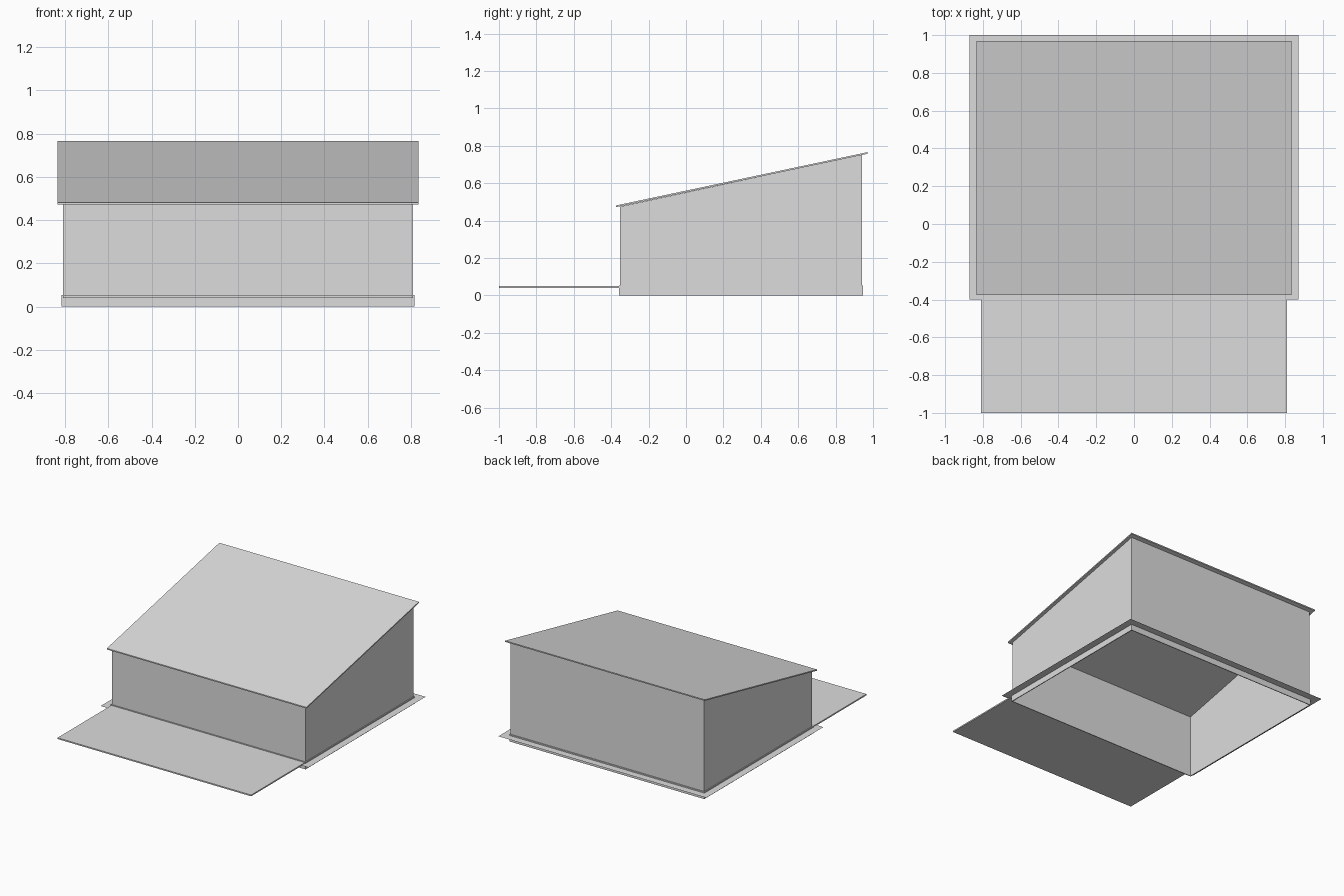
import bpy
import bmesh

cube = bpy.data.objects.get("Cube")
if cube:
    bpy.data.objects.remove(cube, do_unlink=True)

grey = bpy.data.materials.new("light_grey")
grey.use_nodes = True
COLOUR = (0.72, 0.72, 0.72, 1)
grey.diffuse_color = COLOUR
grey.node_tree.nodes["Principled BSDF"].inputs["Base Color"].default_value = COLOUR


def finish(name, bm):
    mesh = bpy.data.meshes.new(name)
    bm.to_mesh(mesh)
    bm.free()
    mesh.materials.append(grey)
    obj = bpy.data.objects.new(name, mesh)
    bpy.context.collection.objects.link(obj)
    return obj


def loop(bm, half_x, front, back, z_front, z_back):
    """Four corners of a rectangle, tilted when its two heights differ."""
    return [bm.verts.new(p) for p in (
        (-half_x, front, z_front), (half_x, front, z_front),
        (half_x, back, z_back), (-half_x, back, z_back))]


def bridge(bm, a, b):
    for i in range(4):
        j = (i + 1) % 4
        bm.faces.new((a[i], a[j], b[j], b[i]))


def slab(name, half_x, front, back, z_front, z_back, thick):
    bm = bmesh.new()
    low = loop(bm, half_x, front, back, z_front - thick, z_back - thick)
    top = loop(bm, half_x, front, back, z_front, z_back)
    bridge(bm, low, top)
    bm.faces.new(low[::-1])
    bm.faces.new(top)
    return finish(name, bm)


# Footprint of the walls
HALF, FRONT, BACK = 0.81, -0.352, 0.94

# Open-bottomed wall shell with a sloping top
bm = bmesh.new()
bridge(bm, loop(bm, HALF, FRONT, BACK, 0.04, 0.04),
       loop(bm, HALF, FRONT, BACK, 0.475, 0.752))
finish("walls", bm)

# Sloping roof sheet with a small overhang
slab("roof", 0.835, -0.375, 0.97, 0.481, 0.766, 0.009)

# Hollow plinth ring just outside the walls
bm = bmesh.new()
rings = [loop(bm, HALF + d, FRONT - d, BACK + d, z, z)
         for d, z in ((0, 0), (0.006, 0), (0.006, 0.054), (0, 0.054))]
for k in range(4):
    bridge(bm, rings[k], rings[(k + 1) % 4])
bmesh.ops.recalc_face_normals(bm, faces=bm.faces)
finish("plinth", bm)

# Thin flat apron sheet around the plinth
bm = bmesh.new()
bridge(bm, loop(bm, 0.87, -0.4, 1.0, 0.045, 0.045),
       loop(bm, HALF + 0.006, FRONT - 0.006, BACK + 0.006, 0.045, 0.045))
finish("apron", bm)

# Front deck
slab("front_deck", HALF, -1.0, FRONT, 0.05, 0.05, 0.01)
